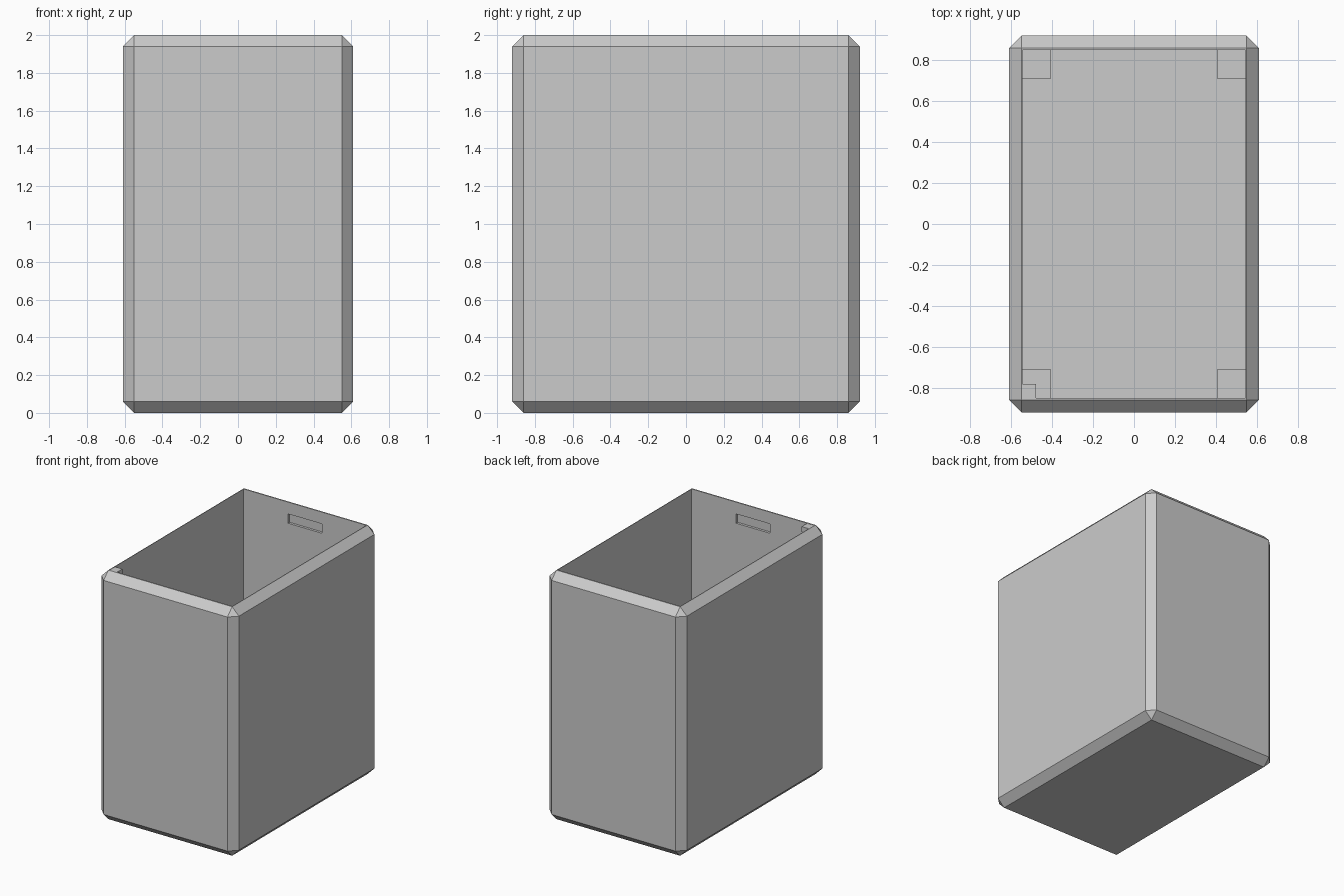
import bpy, bmesh
from mathutils import Matrix, Vector

if "Cube" in bpy.data.objects:
    bpy.data.objects.remove(bpy.data.objects["Cube"])

HX, HY, H = 0.61, 0.92, 2.0      # outer half sizes and height
IX, IY = 0.545, 0.85             # inner half sizes
CH, FLOOR = 0.06, 0.066          # chamfer and floor thickness

grey = bpy.data.materials.new("grey plastic")
grey.diffuse_color = (0.6, 0.6, 0.6, 1)
grey.use_nodes = True
grey.node_tree.nodes["Principled BSDF"].inputs["Base Color"].default_value = grey.diffuse_color


def cuboid(name, lo, hi, chamfer=0):
    lo, hi = Vector(lo), Vector(hi)
    bm = bmesh.new()
    bmesh.ops.create_cube(bm, size=1, matrix=Matrix.Translation((lo + hi) / 2)
                          @ Matrix.Diagonal((*(hi - lo), 1)))
    if chamfer:
        bmesh.ops.bevel(bm, geom=bm.edges[:], offset=chamfer, segments=1,
                        affect='EDGES', profile=0.5)
    mesh = bpy.data.meshes.new(name)
    bm.to_mesh(mesh)
    bm.free()
    mesh.materials.append(grey)
    ob = bpy.data.objects.new(name, mesh)
    bpy.context.collection.objects.link(ob)
    return ob


def cut(target, cutter):
    mod = target.modifiers.new(cutter.name, 'BOOLEAN')
    mod.operation, mod.object, mod.solver = 'DIFFERENCE', cutter, 'EXACT'
    cutter.hide_render = True
    cutter.hide_set(True)


# chamfered open box
box = cuboid("box_shell", (-HX, -HY, 0), (HX, HY, H), CH)
cut(box, cuboid("cavity_cutter", (-IX, -IY, FLOOR), (IX, IY, H + 0.2)))

# shallow latch slots inside the two end walls
for side, label in ((-1, "front"), (1, "back")):
    ya, yb = sorted((side * (IY - 0.05), side * (IY + 0.02)))
    cut(box, cuboid(label + "_slot_cutter", (-0.15, ya, 1.83), (0.15, yb, 1.905)))

# corner supports standing on the floor
for sx in (-1, 1):
    for sy in (-1, 1):
        xa, xb = sorted((sx * (IX - 0.14), sx * IX))
        ya, yb = sorted((sy * (IY - 0.14), sy * IY))
        cuboid("corner_support", (xa, ya, FLOOR), (xb, yb, 0.3))

# small tab in one corner of the rim
cuboid("rim_tab", (-IX, -IY, 1.955), (-IX + 0.065, -IY + 0.068, 1.998))
